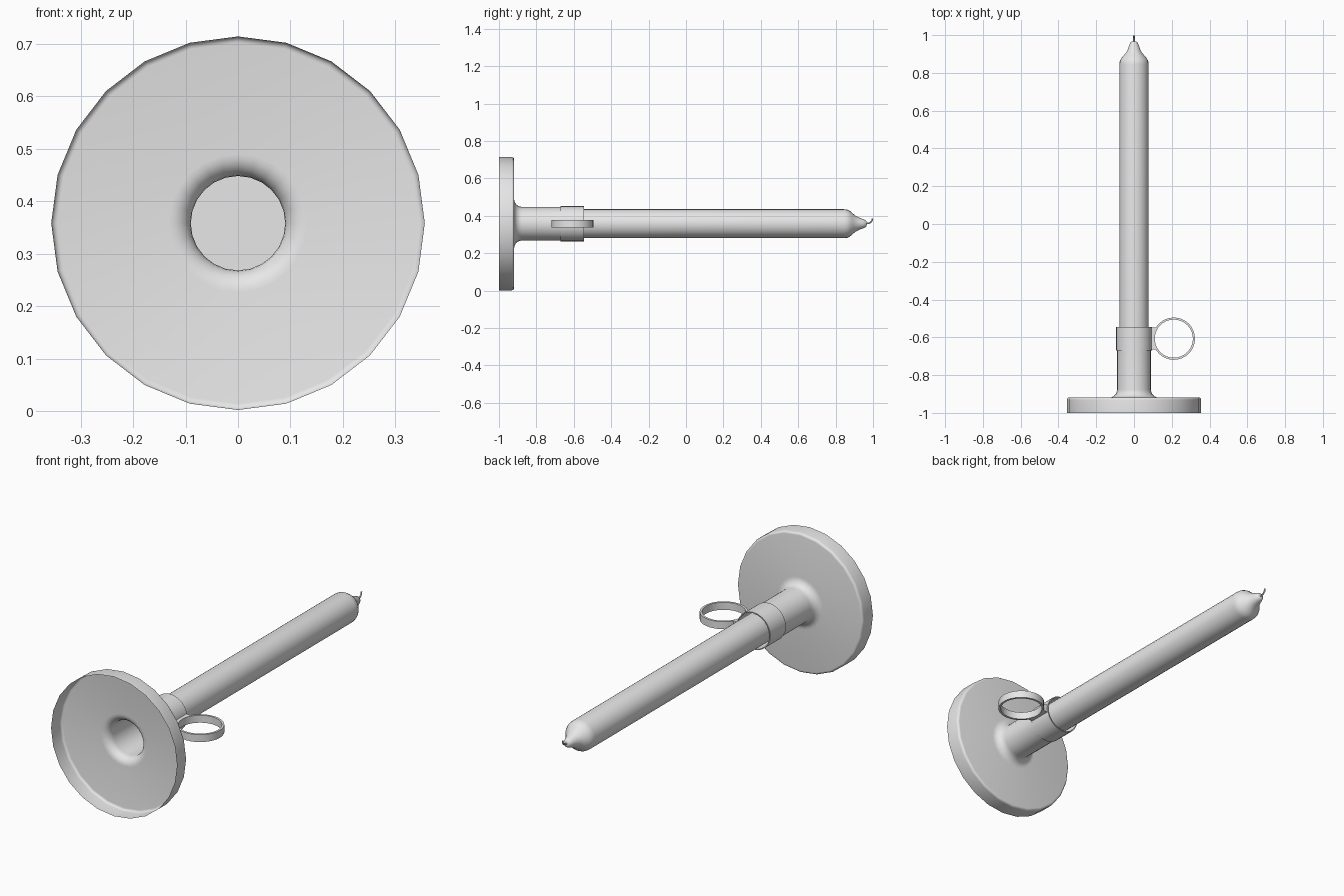
import bpy, bmesh, math
from mathutils import Vector, Matrix

if "Cube" in bpy.data.objects:
    bpy.data.objects.remove(bpy.data.objects["Cube"], do_unlink=True)

AXIS_Z = 0.358       # height of the candle axis
COLLAR_Y = -0.607    # middle of the collar and of the finger ring
RING_X, RING_R = 0.211, 0.112

grey = bpy.data.materials.new("plain_grey")
grey.use_nodes = True
grey.diffuse_color = (0.8, 0.8, 0.8, 1)
grey.node_tree.nodes["Principled BSDF"].inputs["Base Color"].default_value = (0.8, 0.8, 0.8, 1)


def finish(name, bm, location, angle=40):
    mesh = bpy.data.meshes.new(name)
    bm.to_mesh(mesh)
    bm.free()
    mesh.materials.append(grey)
    for p in mesh.polygons:
        p.use_smooth = True
    mesh.set_sharp_from_angle(angle=math.radians(angle))
    obj = bpy.data.objects.new(name, mesh)
    obj.location = location
    bpy.context.collection.objects.link(obj)
    return obj


def lathe(name, profile, location, axis="Y", steps=24, closed=False):
    """Turn (radius, distance along axis) points around the axis."""
    bm = bmesh.new()
    verts = [bm.verts.new((0, d, r) if axis == "Y" else (r, 0, d)) for r, d in profile]
    pairs = list(zip(verts, verts[1:]))
    if closed:
        pairs.append((verts[-1], verts[0]))
    edges = [bm.edges.new(p) for p in pairs]
    bmesh.ops.spin(bm, geom=verts + edges, cent=(0, 0, 0),
                   axis=(0, 1, 0) if axis == "Y" else (0, 0, 1),
                   angle=math.tau, steps=steps, use_duplicate=False)
    bmesh.ops.remove_doubles(bm, verts=bm.verts, dist=0.0005)
    bmesh.ops.recalc_face_normals(bm, faces=bm.faces)
    return finish(name, bm, location)


def arc(cr, cd, radius, start, end, count=6):
    angles = [math.radians(start + (end - start) * i / count) for i in range(count + 1)]
    return [(cr + radius * math.cos(a), cd + radius * math.sin(a)) for a in angles]


centre = (0, 0, AXIS_Z)

# Holder: hollow dish, filleted into a socket with a closed end
dish = [(0.356, -1)] + arc(0.344, -0.931, 0.012, 0, 90, 4)
fillet = arc(0.132, -0.877, 0.042, 270, 180)
lathe("holder_dish_and_socket", dish + fillet + [(0.09, -0.665), (0, -0.665)], centre)

# Collar around the foot of the candle
lathe("collar", [(0.09, -0.67), (0.095, -0.67), (0.095, -0.545), (0.09, -0.545)],
      centre, closed=True)

# Candle with rounded shoulder and drawn-in tip
tip = [(0.0775, 0.845), (0.075, 0.863), (0.067, 0.878), (0.055, 0.892),
       (0.042, 0.907), (0.033, 0.925), (0.025, 0.946), (0.018, 0.962), (0.012, 0.966)]
lathe("candle", [(0, -0.66), (0.0775, -0.66)] + tip + [(0, 0.966)], centre)

# Finger ring lying flat beside the collar
lathe("finger_ring", [(RING_R - 0.011, -0.019), (RING_R, -0.019),
                      (RING_R, 0.019), (RING_R - 0.011, 0.019)],
      (RING_X, COLLAR_Y, AXIS_Z), axis="Z", steps=32, closed=True)

# Bracket joining collar and ring, hollowed to follow the ring
bm = bmesh.new()
outline = [(0.091, 0.058), (0.091, -0.058)]
for i in range(9):
    y = -0.058 + 0.0145 * i
    outline.append((RING_X - math.sqrt((RING_R - 0.002) ** 2 - y * y), y))
face = bm.faces.new([bm.verts.new((x, y, -0.019)) for x, y in outline])
extruded = bmesh.ops.extrude_face_region(bm, geom=[face], use_keep_orig=True)
bmesh.ops.translate(bm, vec=(0, 0, 0.038),
                    verts=[v for v in extruded["geom"] if isinstance(v, bmesh.types.BMVert)])
bmesh.ops.recalc_face_normals(bm, faces=bm.faces)
finish("ring_bracket", bm, (0, COLLAR_Y, AXIS_Z))

# Wick: a thin tube bending upward
path = [Vector(p) for p in ((0, 0.955, 0), (0, 0.975, 0.002), (0, 0.987, 0.007),
                            (0, 0.994, 0.015), (0, 0.996, 0.028))]
bm = bmesh.new()
rings = []
for i, p in enumerate(path):
    direction = path[min(i + 1, len(path) - 1)] - path[max(i - 1, 0)]
    tilt = Matrix.Rotation(math.atan2(direction.z, direction.y), 3, "X")
    rings.append([bm.verts.new(p + tilt @ Vector((0.004 * math.cos(a), 0, 0.004 * math.sin(a))))
                  for a in (math.tau * k / 8 for k in range(8))])
for a, b in zip(rings, rings[1:]):
    for k in range(8):
        bm.faces.new((a[k], a[(k + 1) % 8], b[(k + 1) % 8], b[k]))
bm.faces.new(rings[0])
bm.faces.new(rings[-1])
bmesh.ops.recalc_face_normals(bm, faces=bm.faces)
finish("wick", bm, centre)
